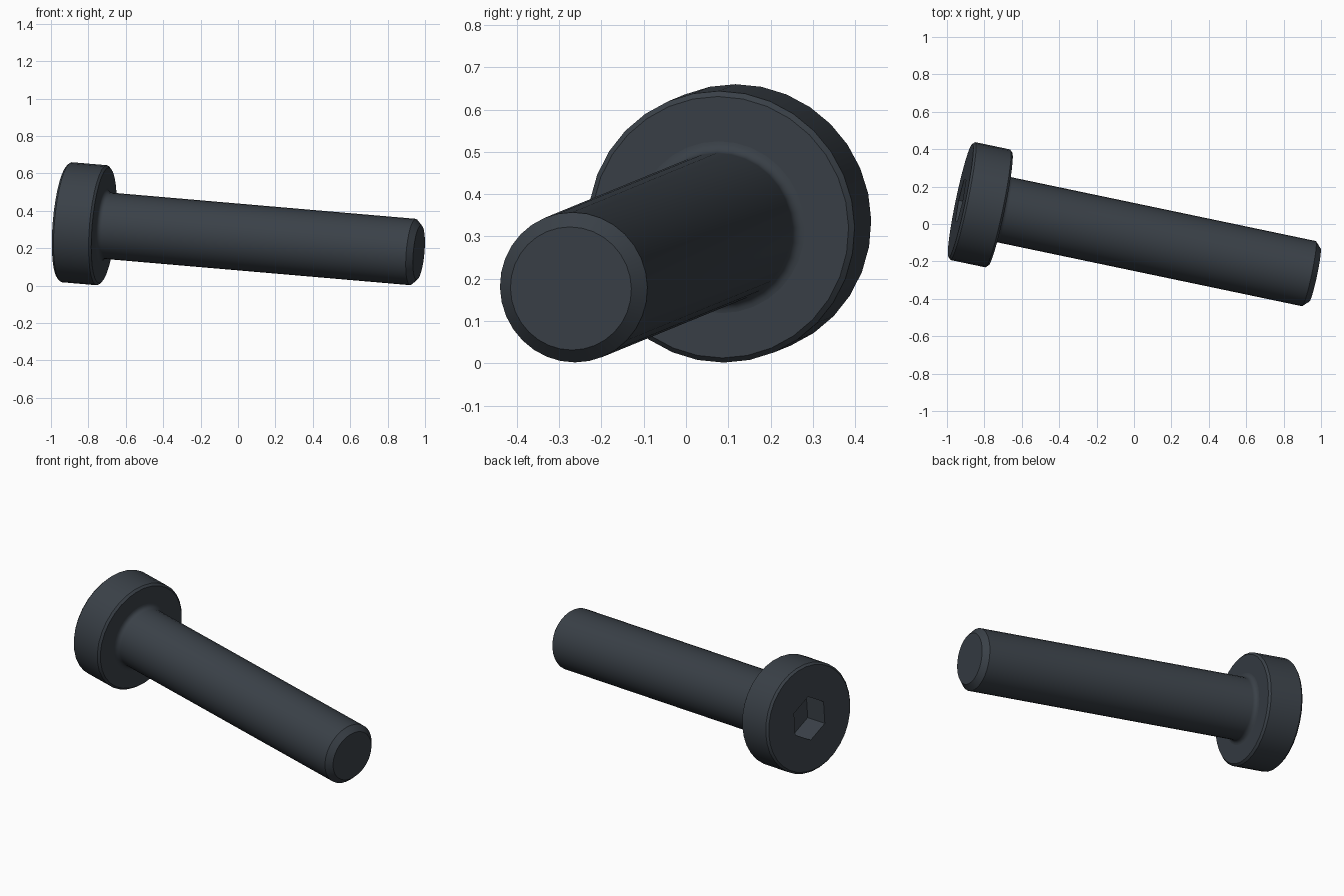
import bpy, bmesh, math
from mathutils import Vector, Matrix

cube = bpy.data.objects.get("Cube")
if cube:
    bpy.data.objects.remove(cube, do_unlink=True)

SIDES = 32
HEAD_R, HEAD_LEN = 0.322, 0.216
SHANK_R, LENGTH = 0.178, 1.942
FILLET, TIP_CHAMFER = 0.026, 0.032

steel = bpy.data.materials.new("dark steel")
colour = (0.042, 0.052, 0.064, 1)
steel.use_nodes = True
steel.diffuse_color = colour
steel.node_tree.nodes["Principled BSDF"].inputs["Base Color"].default_value = colour

# Placement: local z runs from the head face along the screw to its tip
axis = Vector((1, -0.2096, -0.086)).normalized()
place = Matrix.Translation((-0.927, 0.125, 0.34)) @ axis.to_track_quat('Z', 'Y').to_matrix().to_4x4()


def finish(name, bm):
    bmesh.ops.recalc_face_normals(bm, faces=bm.faces)
    mesh = bpy.data.meshes.new(name)
    bm.to_mesh(mesh)
    bm.free()
    mesh.materials.append(steel)
    obj = bpy.data.objects.new(name, mesh)
    bpy.context.collection.objects.link(obj)
    obj.matrix_world = place
    return obj


def lathe(name, profile):
    """Stack rings of (radius, distance) and cap both ends."""
    bm = bmesh.new()
    rings = [[bm.verts.new((r * math.cos(math.tau * i / SIDES), r * math.sin(math.tau * i / SIDES), z))
              for i in range(SIDES)] for r, z in profile]
    for a, b in zip(rings, rings[1:]):
        for i in range(SIDES):
            j = (i + 1) % SIDES
            bm.faces.new((a[i], a[j], b[j], b[i]))
    bm.faces.new(rings[0])
    bm.faces.new(rings[-1])
    return finish(name, bm)


def select_only(obj):
    bpy.ops.object.select_all(action='DESELECT')
    obj.select_set(True)
    bpy.context.view_layer.objects.active = obj


# Head: a short cylinder with broken edges
e = 0.012
head = lathe("screw_head", [(HEAD_R - e, 0), (HEAD_R, e),
                            (HEAD_R, HEAD_LEN - e), (HEAD_R - e, HEAD_LEN)])

# Shank: fillet under the head, plain cylinder, chamfered tip
fillet = []
for k in range(6):
    t = math.pi / 2 * k / 5
    fillet.append((SHANK_R + FILLET * (1 - math.sin(t)), HEAD_LEN + FILLET * (1 - math.cos(t))))
shank = lathe("screw_shank", fillet + [(SHANK_R, LENGTH - TIP_CHAMFER),
                                       (SHANK_R - TIP_CHAMFER, LENGTH)])

# Hexagonal socket cut into the head face, one corner up
bm = bmesh.new()
bmesh.ops.create_cone(bm, cap_ends=True, segments=6, radius1=0.13, radius2=0.13, depth=0.28,
                      matrix=Matrix.Rotation(math.radians(0), 4, 'Z'))
corner = max(bm.verts, key=lambda v: v.co.y).co
turn = math.pi / 2 - math.atan2(corner.y, corner.x)
bmesh.ops.rotate(bm, verts=bm.verts, matrix=Matrix.Rotation(turn, 3, 'Z'))
cutter = finish("socket_cutter", bm)
cutter.hide_render = True
cut = head.modifiers.new("socket", 'BOOLEAN')
cut.operation = 'DIFFERENCE'
cut.solver = 'EXACT'
cut.object = cutter
bpy.context.view_layer.update()
select_only(head)
bpy.ops.object.modifier_apply(modifier=cut.name)
bpy.data.objects.remove(cutter, do_unlink=True)

for part in (head, shank):
    select_only(part)
    bpy.ops.object.shade_smooth_by_angle(angle=math.radians(30))
